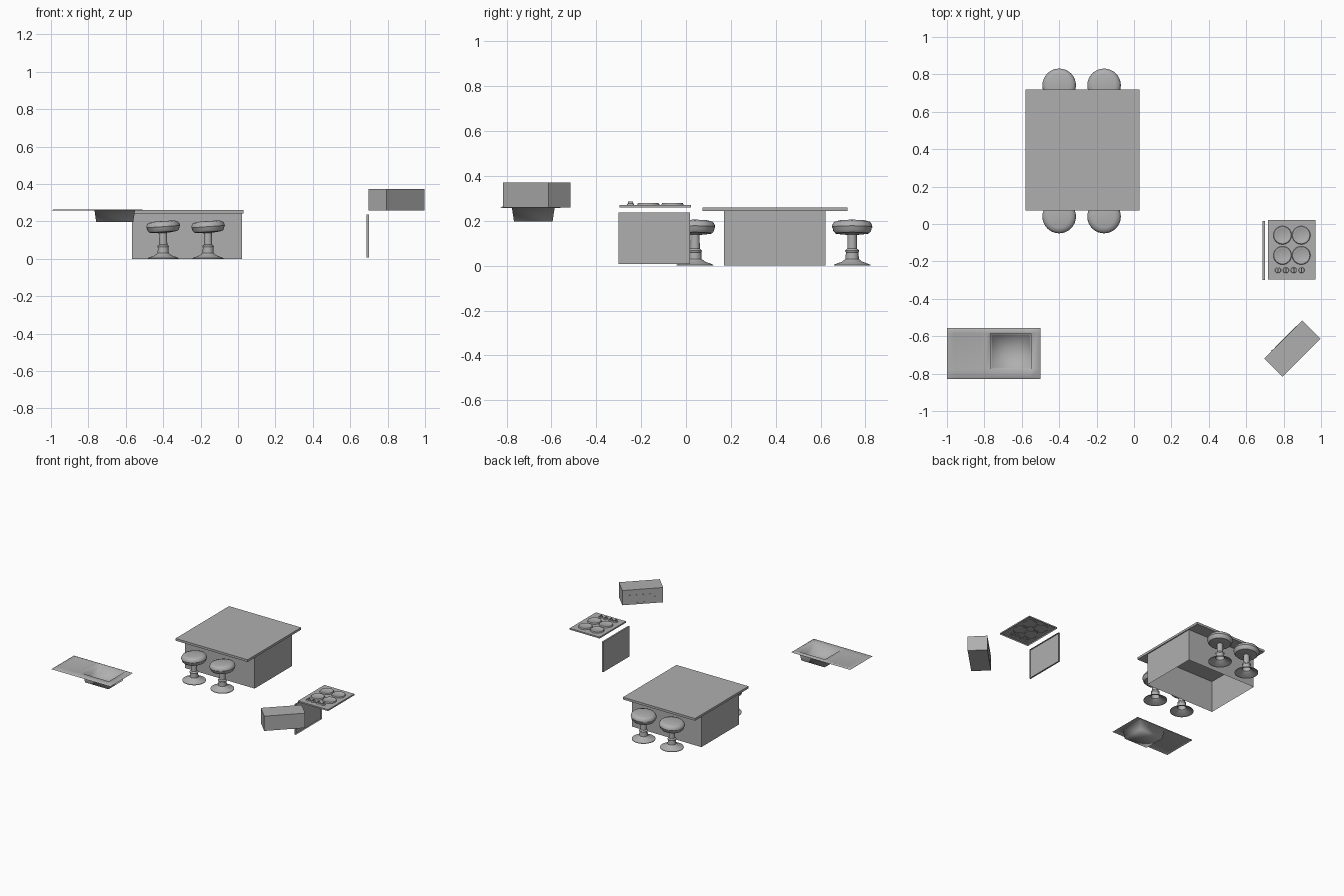
import bpy, bmesh, math
from mathutils import Matrix, Vector

if "Cube" in bpy.data.objects:
    bpy.data.objects.remove(bpy.data.objects["Cube"])

grey = bpy.data.materials.new("dark_grey")
grey.diffuse_color = (.43, .43, .43, 1)
grey.use_nodes = True
grey.node_tree.nodes["Principled BSDF"].inputs["Base Color"].default_value = grey.diffuse_color


def finish(bm, name, loc=(0, 0, 0), rot=(0, 0, 0), smooth=0, recalc=True):
    if recalc:
        bmesh.ops.recalc_face_normals(bm, faces=bm.faces)
    me = bpy.data.meshes.new(name)
    bm.to_mesh(me)
    bm.free()
    me.materials.append(grey)
    ob = bpy.data.objects.new(name, me)
    bpy.context.collection.objects.link(ob)
    ob.location, ob.rotation_euler = loc, rot
    if smooth:
        bpy.ops.object.select_all(action='DESELECT')
        ob.select_set(True)
        bpy.context.view_layer.objects.active = ob
        bpy.ops.object.shade_smooth_by_angle(angle=math.radians(smooth))
    return ob


def box(name, lo, hi, open_dirs=(), loc=(0, 0, 0), rot=(0, 0, 0)):
    """Box between two corners; faces whose normal is in open_dirs are left out."""
    lo, hi = Vector(lo), Vector(hi)
    bm = bmesh.new()
    bmesh.ops.create_cube(bm, size=1, matrix=Matrix.Translation((lo + hi) / 2)
                          @ Matrix.Diagonal((*(hi - lo), 1)))
    bm.normal_update()
    gone = [f for f in bm.faces if any(f.normal.dot(Vector(d)) > .9 for d in open_dirs)]
    bmesh.ops.delete(bm, geom=gone, context='FACES_ONLY')
    return finish(bm, name, loc, rot, recalc=False)


def lathe(name, profile, loc, rot=(0, 0, 0), n=32):
    bm = bmesh.new()
    vs = [bm.verts.new((r, 0, z)) for r, z in profile]
    es = [bm.edges.new(p) for p in zip(vs, vs[1:])]
    bmesh.ops.spin(bm, geom=vs + es, cent=(0, 0, 0), axis=(0, 0, 1),
                   angle=2 * math.pi, steps=n, use_duplicate=False)
    bmesh.ops.remove_doubles(bm, verts=bm.verts, dist=1e-5)
    bmesh.ops.recalc_face_normals(bm, faces=bm.faces)
    bm.faces.ensure_lookup_table()
    # open shells: make sure the highest face points up
    top = max(bm.faces, key=lambda f: f.calc_center_median().z)
    top.normal_update()
    if top.normal.z < 0:
        bmesh.ops.reverse_faces(bm, faces=bm.faces)
    return finish(bm, name, loc, rot, smooth=40, recalc=False)


# Island: slab worktop on a base open at top and bottom
box("island_worktop", (-.58, .073, .243), (.03, .72, .26))
box("island_base", (-.566, .17, 0), (.022, .622, .243), [(0, 0, 1), (0, 0, -1)])

# Four stools: slightly tilted cushion on a turned pedestal, open underneath
seat = [(0, .03), (.06, .029), (.08, .023), (.088, .011), (.09, 0),
        (.087, -.005), (.084, -.018), (.075, -.028), (.025, -.034), (0, -.034)]
pedestal = [(0, .151), (.02, .151), (.022, .076), (.031, .068), (.031, .064),
            (.028, .06), (.03, .03), (.045, .018), (.07, .009), (.082, .004), (.082, 0)]
for x in (-.40, -.16):
    for y in (.04, .741):
        lathe("stool_seat", seat, (x, y, .172), (0, math.radians(-4), 0))
        lathe("stool_pedestal", pedestal, (x, y, 0))

# Cooktop with four burners and a row of knobs
box("cooktop_plate", (.716, -.296, .259), (.97, .022, .27), [(0, 0, -1)])
burner = [(0, .278), (.036, .278), (.04, .28), (.046, .279), (.049, .274), (.049, .267)]
for x in (.794, .894):
    for y in (-.06, -.168):
        lathe("burner", burner, (x, y, 0))
knob = [(0, .277), (.014, .277), (.016, .274), (.016, .267)]
for x in (.77, .812, .854, .896):
    lathe("knob", knob, (x, -.247, 0), n=16)
    box("knob_grip", (-.003, -.011, .275), (.003, .011, .286), loc=(x, -.247, 0))

# Oven door: shallow shell open on its inner side
box("oven_door", (.688, -.3, .007), (.7, .017, .238), [(1, 0, 0)])

# Sink: thin sheet with turned-down rim, shallow drainer and deep basin
xs = [-1, -.985, -.96, -.82, -.79, -.768, -.55, -.515, -.5]
ys = [-.83, -.818, -.777, -.585, -.571, -.557]
bm = bmesh.new()


def sink_z(i, j):
    if i in (0, len(xs) - 1) or j in (0, len(ys) - 1):
        return .257
    if i in (2, 3) and j in (2, 3):
        return .26
    return .264


grid = [[bm.verts.new((x, y, sink_z(i, j))) for j, y in enumerate(ys)]
        for i, x in enumerate(xs)]
for i in range(len(xs) - 1):
    for j in range(len(ys) - 1):
        f = bm.faces.new((grid[i][j], grid[i + 1][j], grid[i + 1][j + 1], grid[i][j + 1]))
        if (i, j) == (5, 2):
            basin = f
bm.normal_update()
bmesh.ops.inset_individual(bm, faces=[basin], thickness=.014, depth=-.067)
bmesh.ops.poke(bm, faces=[basin])
finish(bm, "sink", smooth=120, recalc=False)

# Microwave turned 45 degrees, door trims on its +y local side
place = dict(loc=(.847, -.666, 0), rot=(0, 0, math.radians(45)))
box("microwave_body", (-.144, -.069, .259), (.144, .069, .372), **place)
box("microwave_top_trim", (-.06, .068, .326), (.1, .0705, .332), **place)
box("microwave_low_trim", (-.05, .068, .268), (.05, .0705, .274), **place)
box("microwave_button", (-.09, .068, .30), (-.08, .072, .31), **place)
